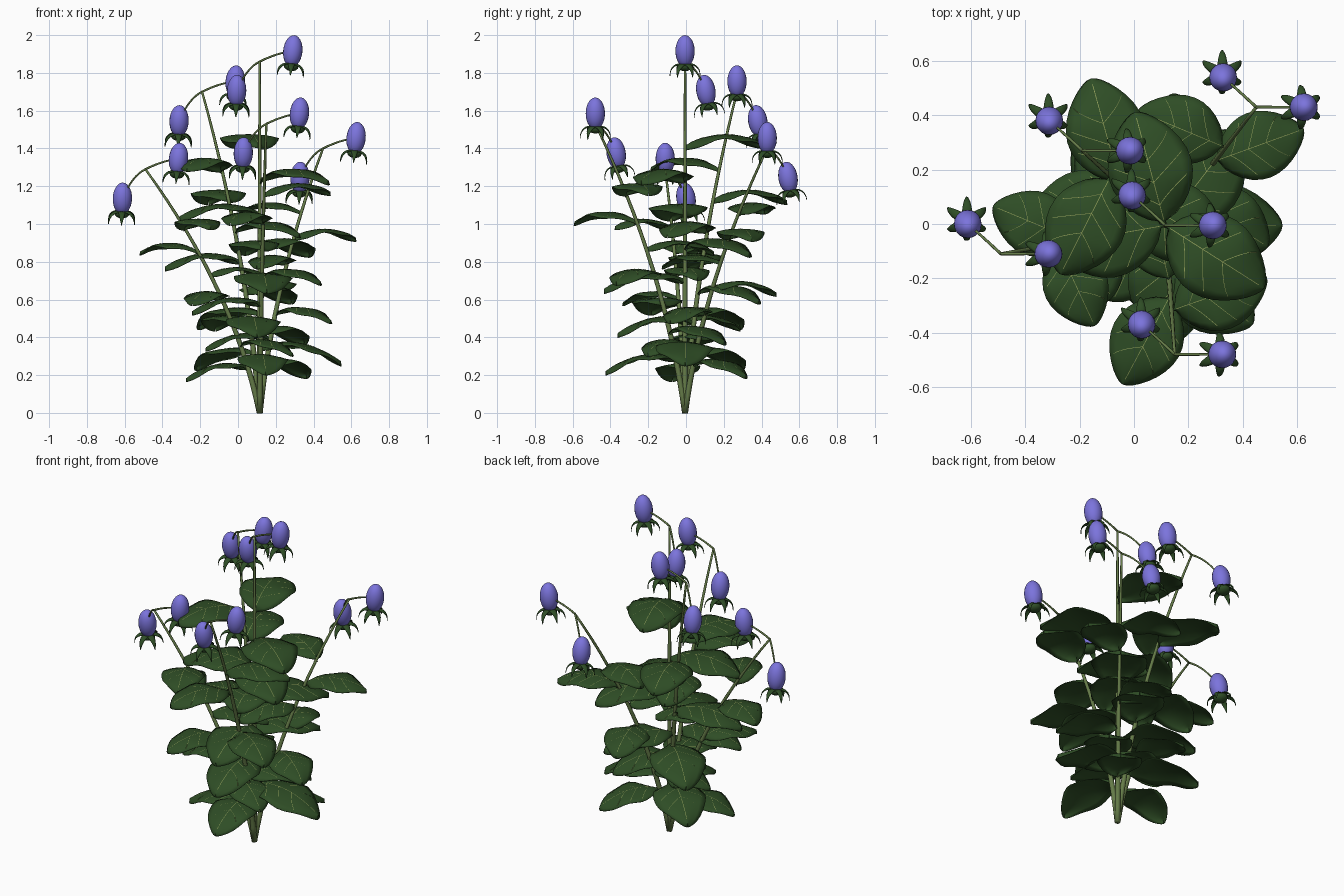
import bpy, bmesh, math
from mathutils import Vector, Euler, Matrix

if "Cube" in bpy.data.objects:
    bpy.data.objects.remove(bpy.data.objects["Cube"])


def material(name, rgb):
    m = bpy.data.materials.new(name)
    m.diffuse_color = (*rgb, 1)
    m.use_nodes = True
    m.node_tree.nodes["Principled BSDF"].inputs["Base Color"].default_value = m.diffuse_color
    return m


LEAF = material("leaf_green", (0.028, 0.075, 0.019))
STEM = material("stem_green", (0.13, 0.20, 0.065))
VEIN = material("vein_yellow_green", (0.28, 0.34, 0.10))
BUD = material("bud_violet", (0.20, 0.175, 0.72))


def mesh_from(bm, name, mat):
    bmesh.ops.recalc_face_normals(bm, faces=bm.faces)
    me = bpy.data.meshes.new(name)
    bm.to_mesh(me)
    bm.free()
    me.materials.append(mat)
    for p in me.polygons:
        p.use_smooth = True
    return me


def place(me, name, matrix=None, thickness=0):
    ob = bpy.data.objects.new(name, me)
    bpy.context.collection.objects.link(ob)
    if matrix:
        ob.matrix_world = matrix
    if thickness:
        mod = ob.modifiers.new("thickness", 'SOLIDIFY')
        mod.thickness = thickness
        mod.offset = 0
    return ob


def tube(name, points, radii, sides=8):
    """Round tapering tube along a path."""
    bm = bmesh.new()
    rings = []
    for i, p in enumerate(points):
        d = points[min(i + 1, len(points) - 1)] - points[max(i - 1, 0)]
        q = d.to_track_quat('Z', 'Y')
        rings.append([bm.verts.new(p + q @ Vector((
            radii[i] * math.cos(2 * math.pi * k / sides),
            radii[i] * math.sin(2 * math.pi * k / sides), 0))) for k in range(sides)])
    for a, b in zip(rings, rings[1:]):
        for k in range(sides):
            bm.faces.new((a[k], a[(k + 1) % sides], b[(k + 1) % sides], b[k]))
    bm.faces.new(rings[0])
    bm.faces.new(rings[-1])
    return place(mesh_from(bm, name, STEM), name)


def sheet(bm, f, nu, nv):
    """Grid surface f(u, v) with u in 0..1 and v in -1..1."""
    g = [[bm.verts.new(f(i / nu, 2 * j / nv - 1)) for j in range(nv + 1)]
         for i in range(nu + 1)]
    for i in range(nu):
        for j in range(nv):
            bm.faces.new((g[i][j], g[i + 1][j], g[i + 1][j + 1], g[i][j + 1]))


# ---- leaf blade of unit length along +x, gently arched with drooping margins
def half_width(u):
    s = max(0.0, min(1.0, (u - 0.04) / 0.96))
    return 0.012 + 0.35 * max(0.0, math.sin(math.pi * s ** 0.92)) ** 0.68


def leaf_point(u, v, pitch, lift=0.0):
    z = 0.5 * u - 0.52 * u * u + pitch * u
    z += -0.06 * v * v + 0.02 * v * math.sin(4 * math.pi * u)
    return Vector((u, v * half_width(u) * (1 if u < 1 else 0.3), z + lift))


def leaf_mesh(pitch):
    bm = bmesh.new()
    # rows bunch up at both ends so the outline stays round
    sheet(bm, lambda u, v: leaf_point(0.5 - 0.5 * math.cos(math.pi * u), v, pitch), 16, 8)
    return mesh_from(bm, "leaf", LEAF)


def vein_mesh(pitch):
    bm = bmesh.new()
    w = 0.003
    sheet(bm, lambda u, v: leaf_point(0.05 + 0.9 * u, 0, pitch, 0.007)
          + Vector((0, w * v, 0)), 14, 1)
    for start in (0.18, 0.38, 0.58):
        for side in (-1, 1):
            sheet(bm, lambda u, v: leaf_point(start + 0.2 * u, side * 0.85 * u, pitch, 0.007)
                  + Vector((w * v, 0, 0)), 6, 1)
    return mesh_from(bm, "leaf_veins", VEIN)


LEAVES = 7
pitches = [-0.17 + 0.035 * i for i in range(LEAVES)]
leaf_meshes = [(leaf_mesh(p), vein_mesh(p)) for p in pitches]

# ---- flower parts, centred on the bud
bm = bmesh.new()
bmesh.ops.create_uvsphere(bm, u_segments=20, v_segments=14, radius=1)
bmesh.ops.scale(bm, vec=(0.051, 0.051, 0.085), verts=bm.verts)
bud_me = mesh_from(bm, "bud", BUD)

bm = bmesh.new()
bmesh.ops.create_uvsphere(bm, u_segments=14, v_segments=8, radius=1)
bmesh.ops.scale(bm, vec=(0.04, 0.04, 0.026), verts=bm.verts)
bmesh.ops.translate(bm, vec=(0, 0, -0.08), verts=bm.verts)
calyx_me = mesh_from(bm, "calyx", LEAF)


def sepal_point(u, v, a):
    r = 0.025 + 0.055 * math.sin(u * math.pi / 2)
    w = 0.018 * (1 - u ** 1.6) + 0.0008
    z = -0.066 - 0.062 * u ** 2 - 0.005 * v * v
    return Matrix.Rotation(a, 3, 'Z') @ Vector((r, w * v, z))


bm = bmesh.new()
for k in range(6):
    a = math.radians(30 + 60 * k)
    sheet(bm, lambda u, v: sepal_point(u, v, a), 7, 4)
sepal_me = mesh_from(bm, "sepals", LEAF)

# ---- the two flowers on each stem: stalk bend, bud offset and tilt
FLOWERS = (
    (Vector((0.09, 0, 0.037)), Vector((0.175, 0, 0.055)), Euler((0, math.radians(6), 0))),
    (Vector((-0.065, 0.06, -0.055)), Vector((-0.122, 0.11, -0.155)),
     Euler((math.radians(9), math.radians(2), 0))),
)

BASE = Vector((0.115, -0.005, 0))
TOPS = {
    "centre": (0.115, -0.005, 1.86),
    "back_right": (0.45, 0.43, 1.40),
    "back_left": (-0.19, 0.27, 1.70),
    "left": (-0.49, -0.11, 1.29),
    "front": (0.15, -0.48, 1.53),
}


def build_stem(label, top):
    top = Vector(top)
    span = top - BASE
    size = span.length / 1.86
    azimuth = math.atan2(span.y, span.x) if span.xy.length > 0.01 else 0.0

    def along(t):  # stems bow outwards towards the top
        k = 0.45 * t + 0.55 * t * t
        return BASE + Vector((span.x * k, span.y * k, span.z * t))

    n = 16
    tube(label + "_stem", [along(i / n) for i in range(n + 1)],
         [0.016 - 0.010 * i / n for i in range(n + 1)])

    # leaves spiral up the stem by the golden angle
    for i, (blade, veins) in enumerate(leaf_meshes):
        m = (Matrix.Translation(along(0.19 + 0.095 * i))
             @ Matrix.Rotation(azimuth + math.radians(137.5 * i), 4, 'Z')
             @ Matrix.Scale(0.43 * size, 4))
        place(blade, f"{label}_leaf_{i + 1}", m, 0.008)
        place(veins, f"{label}_leaf_veins_{i + 1}", m)

    for j, (bend, offset, tilt) in enumerate(FLOWERS):
        path = []
        for i in range(9):  # quadratic arc through the bend
            t = i / 8
            ctrl = 2 * bend - offset / 2
            path.append(top + 2 * t * (1 - t) * ctrl + t * t * offset)
        tube(f"{label}_flower_stalk_{j + 1}", path, [0.0058 - 0.0002 * i for i in range(9)])
        m = Matrix.Translation(top + offset) @ tilt.to_matrix().to_4x4()
        place(bud_me, f"{label}_bud_{j + 1}", m)
        place(calyx_me, f"{label}_calyx_{j + 1}", m)
        place(sepal_me, f"{label}_sepals_{j + 1}", m, 0.003)


for label, top in TOPS.items():
    build_stem(label, top)
